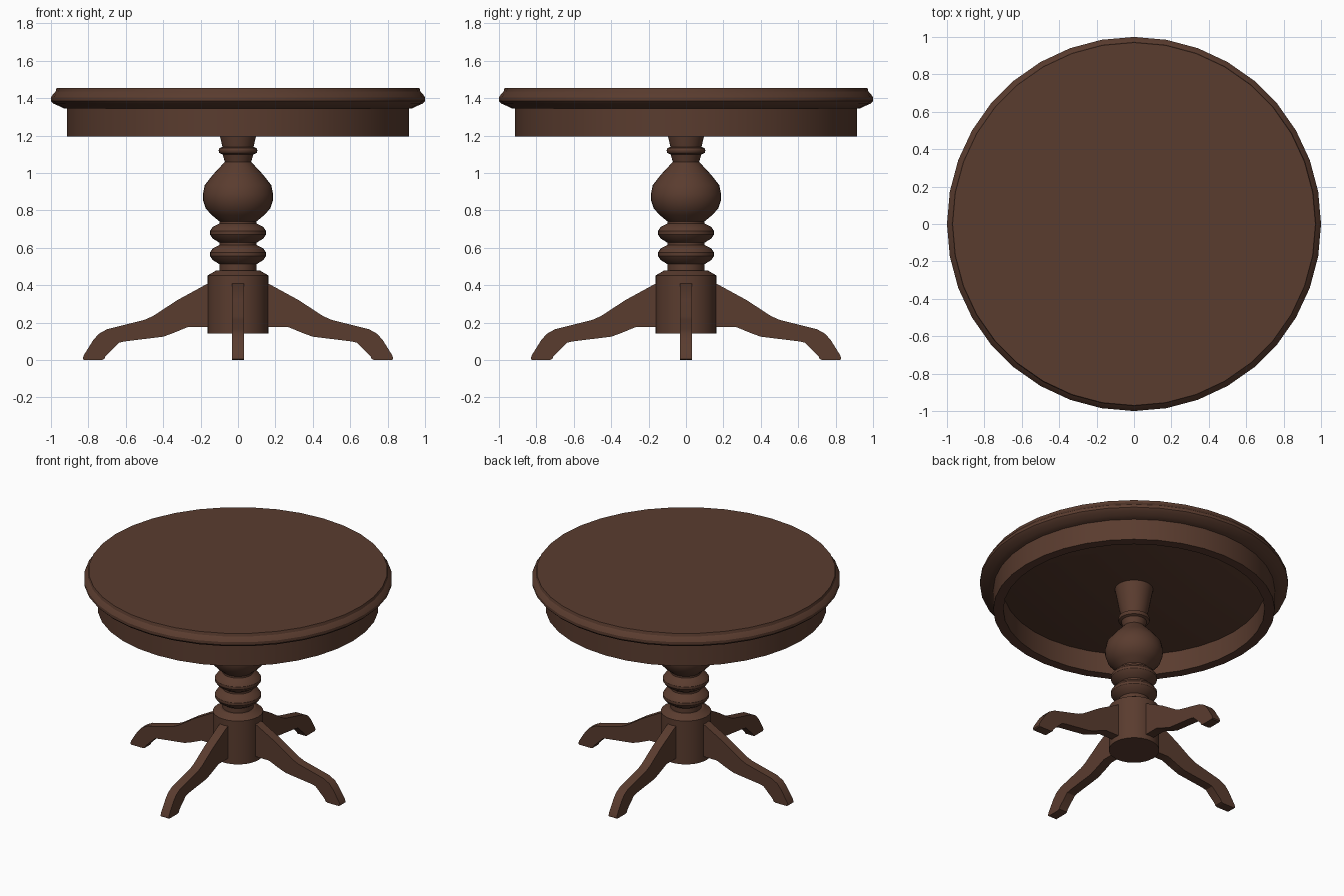
import bpy
import bmesh
from math import cos, sin, pi, radians

cube = bpy.data.objects.get("Cube")
if cube:
    bpy.data.objects.remove(cube, do_unlink=True)

wood = bpy.data.materials.new("dark brown wood")
wood.use_nodes = True
colour = (0.102, 0.045, 0.028, 1)
wood.diffuse_color = colour
wood.node_tree.nodes["Principled BSDF"].inputs["Base Color"].default_value = colour


def finish(bm, name, angle=30):
    """Turn a bmesh into a named, shaded object."""
    bmesh.ops.recalc_face_normals(bm, faces=bm.faces)
    mesh = bpy.data.meshes.new(name)
    bm.to_mesh(mesh)
    bm.free()
    mesh.materials.append(wood)
    obj = bpy.data.objects.new(name, mesh)
    bpy.context.collection.objects.link(obj)
    bpy.ops.object.select_all(action="DESELECT")
    obj.select_set(True)
    bpy.context.view_layer.objects.active = obj
    bpy.ops.object.shade_smooth_by_angle(angle=radians(angle))
    return obj


def lathe(name, profile, sides, closed=False):
    """Spin (radius, height) points round z; cap the ends or close the loop."""
    bm = bmesh.new()
    rings = [[bm.verts.new((r * cos(2 * pi * i / sides), r * sin(2 * pi * i / sides), z))
              for i in range(sides)] for r, z in profile]
    pairs = list(zip(rings, rings[1:]))
    if closed:
        pairs.append((rings[-1], rings[0]))
    else:
        bm.faces.new(rings[0])
        bm.faces.new(rings[-1])
    for a, b in pairs:
        for i in range(sides):
            j = (i + 1) % sides
            bm.faces.new((a[i], a[j], b[j], b[i]))
    return finish(bm, name)


# Round top with a moulded edge
lathe("table_top", [(0.97, 1.455), (0.975, 1.435), (0.99, 1.42), (1, 1.405), (1, 1.385),
                    (0.985, 1.37), (0.95, 1.355), (0.93, 1.345)], 36)

# Hollow apron ring under the top
lathe("apron", [(0.913, 1.35), (0.913, 1.195), (0.848, 1.195), (0.848, 1.35)], 36, closed=True)

# Turned column: flared neck, collar, bulb, two beads
lathe("column", [(0.125, 1.35), (0.096, 1.195), (0.083, 1.14), (0.1, 1.133), (0.104, 1.12),
                 (0.1, 1.107), (0.083, 1.1), (0.07, 1.06), (0.135, 0.99), (0.178, 0.935),
                 (0.188, 0.885), (0.187, 0.855), (0.172, 0.81), (0.14, 0.775), (0.1, 0.742),
                 (0.1, 0.73), (0.135, 0.712), (0.15, 0.69), (0.15, 0.672), (0.135, 0.65),
                 (0.1, 0.628), (0.1, 0.615), (0.135, 0.597), (0.15, 0.575), (0.15, 0.557),
                 (0.135, 0.535), (0.1, 0.513), (0.1, 0.47)], 32)

# Base block holding the legs
lathe("column_base", [(0.115, 0.48), (0.163, 0.452), (0.163, 0.142)], 32)

# Four curved legs, cut from a flat board
leg_outline = [(0.1, 0.415), (0.16, 0.41), (0.325, 0.32), (0.455, 0.235), (0.5, 0.215),
               (0.7, 0.165), (0.745, 0.14), (0.775, 0.105), (0.825, 0.025), (0.83, 0.006),
               (0.822, 0), (0.73, 0), (0.715, 0.006), (0.708, 0.022), (0.635, 0.093),
               (0.605, 0.1), (0.4, 0.125), (0.345, 0.145), (0.265, 0.178), (0.1, 0.178)]
half = 0.032
leg_names = ["left_leg", "back_leg", "right_leg", "front_leg"]
for k, name in enumerate(leg_names):
    bm = bmesh.new()
    side = bm.faces.new([bm.verts.new((x, -half, z)) for x, z in leg_outline])
    new = bmesh.ops.extrude_face_region(bm, geom=[side])["geom"]
    bmesh.ops.translate(bm, vec=(0, 2 * half, 0),
                        verts=[v for v in new if isinstance(v, bmesh.types.BMVert)])
    leg = finish(bm, name)
    leg.rotation_euler.z = k * pi / 2
